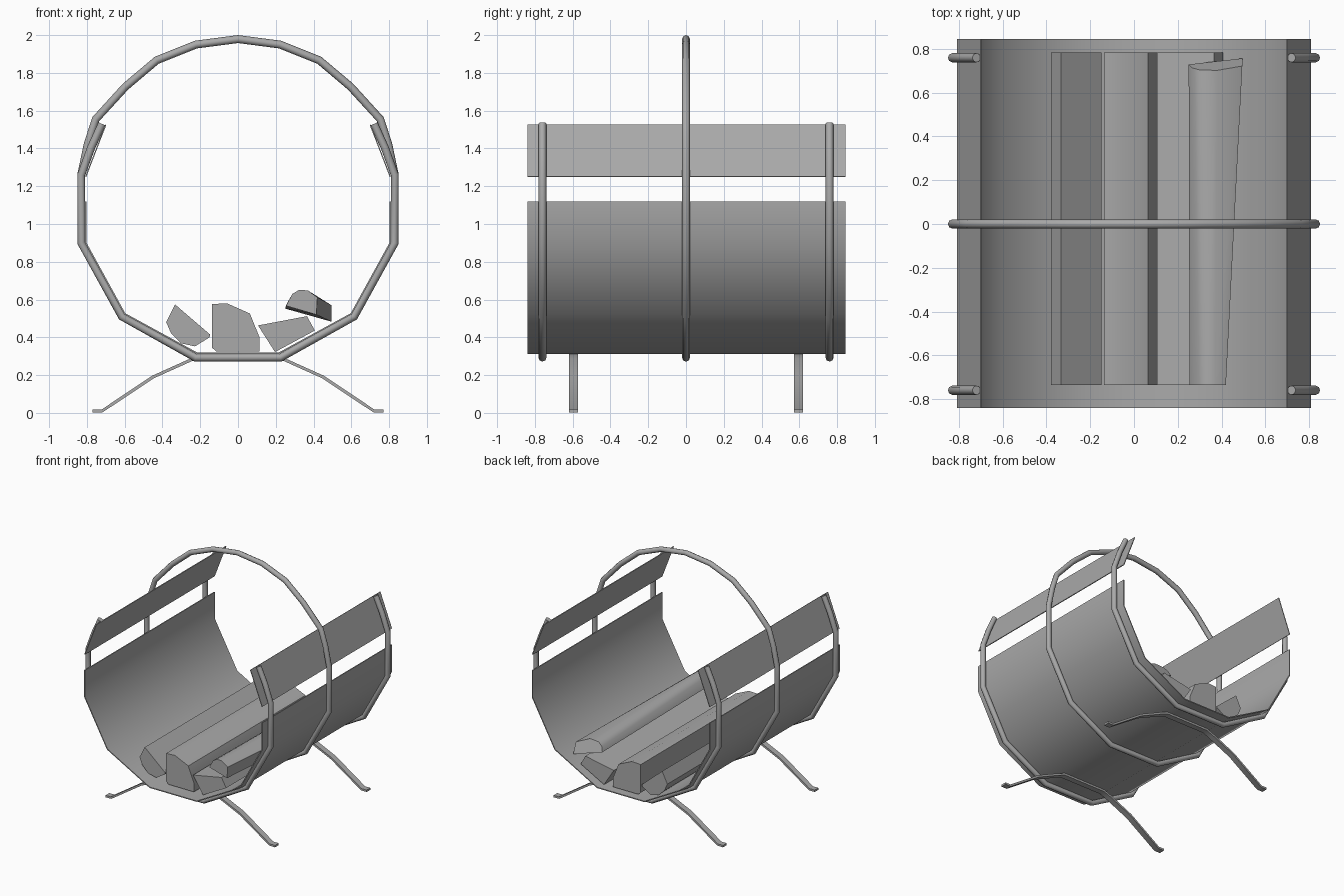
import bpy
import bmesh
import math

cube = bpy.data.objects.get("Cube")
if cube:
    bpy.data.objects.remove(cube, do_unlink=True)

steel = bpy.data.materials.new("grey")
steel.use_nodes = True
GREY = (0.4, 0.4, 0.4, 1)
steel.diffuse_color = GREY
steel.node_tree.nodes["Principled BSDF"].inputs["Base Color"].default_value = GREY


def mirrored(half):
    """Complete an x/z path given from its +x end toward the middle."""
    return half + [(-x, z) for x, z in reversed(half) if x > 0]


def finish(obj, angle=40):
    bpy.ops.object.select_all(action="DESELECT")
    obj.select_set(True)
    bpy.context.view_layer.objects.active = obj
    for mod in list(obj.modifiers):
        bpy.ops.object.modifier_apply(modifier=mod.name)
    bpy.ops.object.shade_smooth_by_angle(angle=math.radians(angle))


def add_mesh(name, bm):
    bmesh.ops.recalc_face_normals(bm, faces=bm.faces)
    mesh = bpy.data.meshes.new(name)
    bm.to_mesh(mesh)
    bm.free()
    mesh.materials.append(steel)
    obj = bpy.data.objects.new(name, mesh)
    bpy.context.collection.objects.link(obj)
    return obj


def tube(name, path, y, closed=False):
    curve = bpy.data.curves.new(name, "CURVE")
    curve.dimensions = "3D"
    curve.bevel_depth = 0.021
    curve.bevel_resolution = 2
    curve.use_fill_caps = True
    spline = curve.splines.new("POLY")
    spline.points.add(len(path) - 1)
    for point, (x, z) in zip(spline.points, path):
        point.co = (x, y, z, 1)
    spline.use_cyclic_u = closed
    curve.materials.append(steel)
    obj = bpy.data.objects.new(name, curve)
    bpy.context.collection.objects.link(obj)
    bpy.ops.object.select_all(action="DESELECT")
    obj.select_set(True)
    bpy.context.view_layer.objects.active = obj
    bpy.ops.object.convert(target="MESH")
    finish(bpy.context.object, 50)


def strip(name, path, y0, y1, thickness):
    """Bent flat bar or sheet following an x/z path."""
    bm = bmesh.new()
    rows = [[bm.verts.new((x, y, z)) for y in (y0, y1)] for x, z in path]
    for a, b in zip(rows, rows[1:]):
        bm.faces.new((a[0], a[1], b[1], b[0]))
    obj = add_mesh(name, bm)
    mod = obj.modifiers.new("thickness", "SOLIDIFY")
    mod.thickness = thickness
    mod.offset = 0
    finish(obj)


def log(name, front, back=None, y0=-0.735, y1=0.785, slope=0):
    """Split log lofted between two end sections; slope tilts the back cut."""
    back = back or front
    low = min(z for x, z in back)
    bm = bmesh.new()
    a = [bm.verts.new((x, y0, z)) for x, z in front]
    b = [bm.verts.new((x, y1 - slope * (z - low), z)) for x, z in back]
    bm.faces.new(a)
    bm.faces.new(list(reversed(b)))
    for i in range(len(a)):
        j = (i + 1) % len(a)
        bm.faces.new((a[i], a[j], b[j], b[i]))
    finish(add_mesh(name, bm))


# Frame tubes: a tall carrying hoop and two open cradle hoops
lower = [(0.83, 1.26), (0.83, 0.9), (0.615, 0.51), (0.225, 0.292)]
arch = [(0, 1.979), (0.222, 1.95), (0.43, 1.867), (0.595, 1.728),
        (0.753, 1.555), (0.795, 1.425)]
full = arch + lower
tube("carrying_hoop", full + [(-x, z) for x, z in reversed(full) if x > 0], 0, True)
cradle = mirrored([(0.72, 1.53), (0.777, 1.405)] + lower)
for side, y in (("front", -0.76), ("back", 0.76)):
    tube(side + "_cradle_hoop", cradle, y)

# Sheet tray and upper side bands
strip("tray_sheet", mirrored([(0.806, 1.12), (0.806, 0.9), (0.6, 0.525), (0.215, 0.315)]),
      -0.84, 0.845, 0.008)
for side, s in (("left", 1), ("right", -1)):
    strip(side + "_side_band", [(s * 0.806, 1.25), (s * 0.7, 1.525)], -0.84, 0.845, 0.006)

# Bent flat-bar legs
leg = mirrored([(0.77, 0.01), (0.72, 0.01), (0.45, 0.19), (0.25, 0.28), (0.19, 0.303)])
for side, y in (("front", -0.595), ("back", 0.595)):
    strip(side + "_legs", leg, y - 0.024, y + 0.024, 0.016)

# Firewood
log("right_log", [(-0.333, 0.574), (-0.148, 0.415), (-0.15, 0.4), (-0.228, 0.352),
                  (-0.3, 0.368), (-0.354, 0.42), (-0.38, 0.48)])
log("middle_log", [(-0.138, 0.576), (-0.058, 0.58), (0.063, 0.526), (0.114, 0.4),
                   (0.114, 0.326), (-0.115, 0.326), (-0.138, 0.345)])
log("left_log", [(0.106, 0.463), (0.365, 0.512), (0.407, 0.436), (0.196, 0.322)])
log("top_log",
    [(0.254, 0.567), (0.288, 0.63), (0.325, 0.652), (0.37, 0.648), (0.42, 0.612), (0.415, 0.52)],
    [(0.25, 0.552), (0.265, 0.59), (0.3, 0.615), (0.38, 0.62), (0.495, 0.57), (0.495, 0.483)],
    y1=0.757, slope=0.4)
